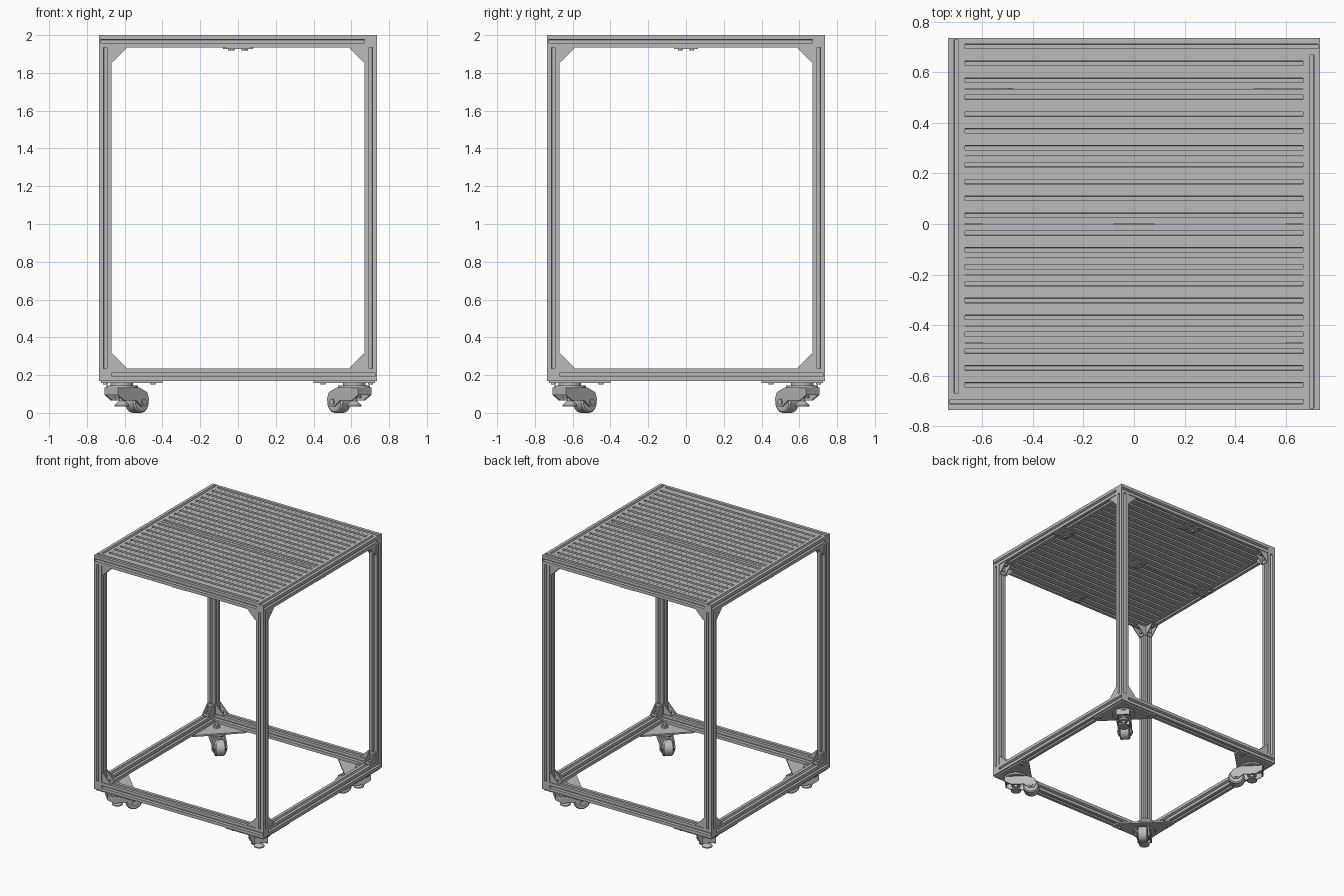
import bpy, bmesh
from math import radians, pi
from mathutils import Matrix, Vector

if "Cube" in bpy.data.objects:
    bpy.data.objects.remove(bpy.data.objects["Cube"])

grey = bpy.data.materials.new("aluminium_grey")
grey.use_nodes = True
grey.diffuse_color = (0.5, 0.5, 0.5, 1)
grey.node_tree.nodes["Principled BSDF"].inputs["Base Color"].default_value = grey.diffuse_color

HALF = 0.735                 # half the frame width
H = 0.033                    # half a profile
MID = HALF - H               # profile centre line
IN = HALF - 2 * H            # inner face of the frame
TOP, BASE = 2.0 - H, 0.203   # rail centre heights
SIDES = ("front", "right", "back", "left")


def move(x, y, z):
    return Matrix.Translation((x, y, z))


def turn(angle, axis):
    return Matrix.Rotation(radians(angle), 4, axis)


def prism(bm, pts, length, mat=Matrix()):
    """Extrude a 2D outline along local z."""
    face = bm.faces.new([bm.verts.new(mat @ Vector((x, y, 0))) for x, y in pts])
    new = bmesh.ops.extrude_face_region(bm, geom=[face])["geom"]
    step = mat.to_3x3() @ Vector((0, 0, length))
    bmesh.ops.translate(bm, verts=[v for v in new if isinstance(v, bmesh.types.BMVert)], vec=step)


def box(bm, x0, x1, y0, y1, z0, z1):
    prism(bm, [(x0, y0), (x1, y0), (x1, y1), (x0, y1)], z1 - z0, move(0, 0, z0))


def drum(bm, r1, r2, depth, mat, sides=32):
    """Cylinder or cone from local z = 0 up to depth."""
    bmesh.ops.create_cone(bm, cap_ends=True, segments=sides, radius1=r1, radius2=r2,
                          depth=depth, matrix=mat @ move(0, 0, depth / 2))


def mesh_of(name, build):
    bm = bmesh.new()
    build(bm)
    bmesh.ops.recalc_face_normals(bm, faces=bm.faces)
    mesh = bpy.data.meshes.new(name)
    bm.to_mesh(mesh)
    bm.free()
    mesh.materials.append(grey)
    return mesh


def place(name, mesh, mat=Matrix(), smooth=False):
    ob = bpy.data.objects.new(name, mesh)
    bpy.context.collection.objects.link(ob)
    ob.matrix_world = mat
    if smooth:
        bpy.ops.object.select_all(action="DESELECT")
        ob.select_set(True)
        bpy.context.view_layer.objects.active = ob
        bpy.ops.object.shade_smooth_by_angle(angle=radians(35))
    return ob


def four(name, mesh, mat=Matrix(), smooth=False):
    for i, side in enumerate(SIDES):
        place(f"{name}_{side}", mesh, turn(90 * i, "Z") @ mat, smooth and i == 0)


def slotted(slots=(1, 1, 1, 1)):
    """Outline of a square profile with T-shaped slots on the chosen sides."""
    half = [(0.009, H), (0.009, H - 0.005), (0.018, H - 0.005), (0.008, H - 0.02)]
    groove = [(-x, y) for x, y in half] + half[::-1]
    pts = []
    for i, slot in enumerate(slots):
        rot = Matrix.Rotation(-i * pi / 2, 2)
        for p in [(-H, H)] + (groove if slot else []):
            pts.append(tuple(rot @ Vector(p)))
    return pts


# Frame: posts and interlocking rails, each with one end cap
CAP = 0.008
ALONG_X = turn(90, "Y")
square = slotted((0, 0, 0, 0))
RAIL = HALF + IN - CAP
post = mesh_of("post", lambda bm: prism(bm, slotted(), TOP - BASE - 2 * H))
rail = mesh_of("rail", lambda bm: prism(bm, slotted(), RAIL))
cap = mesh_of("end_cap", lambda bm: prism(bm, square, CAP))
four("post", post, move(-MID, -MID, BASE + H))
four("top_rail", rail, move(CAP - HALF, -MID, TOP) @ ALONG_X)
four("top_rail_cap", cap, move(-HALF, -MID, TOP) @ ALONG_X)
four("bottom_rail", rail, move(-IN, -MID, BASE) @ ALONG_X)
four("bottom_rail_cap", cap, move(HALF - CAP, -MID, BASE) @ ALONG_X)


# Corner brackets: two triangular cheeks, two flanges and a bolt on each
def build_bracket(bm):
    leg, wide, t = 0.075, 0.028, 0.006
    outline = [(0, 0), (leg, 0), (leg, t), (t, leg), (0, leg)]
    for y in (-wide + t, wide):
        prism(bm, outline, t, move(0, y, 0) @ turn(90, "X"))
    box(bm, 0, leg, -wide, wide, 0, t)
    box(bm, 0, t, -wide, wide, 0, leg)
    drum(bm, 0.014, 0.014, 0.012, move(0.04, 0, t), 12)
    drum(bm, 0.014, 0.014, 0.012, move(t, 0, 0.04) @ ALONG_X, 12)


bracket = mesh_of("bracket", build_bracket)
for level, z, flip in (("lower", BASE + H, 0), ("upper", TOP - H, 180)):
    four(f"{level}_bracket_a", bracket, move(-IN, -MID, z) @ turn(flip, "X"))
    four(f"{level}_bracket_b", bracket, move(-MID, -IN, z) @ turn(90, "Z") @ turn(flip, "X"))

# Table top: two panels, each a row of slotted planks
PITCH = IN / 10
plank = mesh_of("plank", lambda bm: prism(bm, slotted((0, 1, 0, 1)), 2 * IN))
for name, start in (("front", -IN), ("back", 0.0015)):
    panel = place(f"top_panel_{name}", plank, move(-IN, start + H, TOP) @ ALONG_X)
    rows = panel.modifiers.new("rows", "ARRAY")
    rows.count = 10
    rows.use_relative_offset = False
    rows.use_constant_offset = True
    rows.constant_offset_displace = (0, PITCH - 0.0002, 0)


# Joining plates with screws under the table top
def joining_plate(wide, deep):
    def build(bm):
        box(bm, -wide, wide, -deep, deep, -0.007, 0)
        for x in (-wide / 2, wide / 2):
            for y in (-deep / 2, deep / 2):
                drum(bm, 0.012, 0.012, 0.009, move(x, y, -0.016), 12)
    return mesh_of("joining_plate", build)


place("centre_joining_plate", joining_plate(0.08, 0.063), move(0, 0, TOP - H))
four("edge_joining_plate", joining_plate(0.063, 0.063), move(0, -0.665, TOP - H))


# Corner plates that carry the casters
def build_corner_plate(bm):
    a, b, c = -0.725, -0.4, -0.67
    prism(bm, [(a, a), (b, a), (b, c), (c, b), (a, b)], 0.012, move(0, 0, 0.158))
    for x, y in ((-0.45, -MID), (-MID, -0.45)):
        drum(bm, 0.014, 0.014, 0.01, move(x, y, 0.149), 12)
    drum(bm, 0.026, 0.026, 0.016, move(-0.615, -0.615, 0.17), 6)
    drum(bm, 0.014, 0.014, 0.04, move(-0.615, -0.615, 0.17), 16)


four("corner_plate", mesh_of("corner_plate", build_corner_plate))

# Levelling casters, pointing diagonally inward
CASTER = move(-0.615, -0.615, 0) @ turn(45, "Z")
AXLE, RADIUS = 0.113, 0.058


def across(x, z, wide):
    return move(x, wide, z) @ turn(90, "X")


def build_swivel(bm):
    drum(bm, 0.06, 0.06, 0.02, move(0, 0, 0.14))
    drum(bm, 0.085, 0.085, 0.014, move(0, 0, 0.132))


def build_fork(bm):
    cheek = [(-0.08, 0.135), (0.08, 0.135), (0.14, 0.11), (0.155, 0.07), (0.135, 0.035),
             (0.1, 0.035), (0.06, 0.065), (-0.03, 0.065), (-0.08, 0.095)]
    for y in (-0.04, 0.05):
        prism(bm, cheek, 0.01, across(0, 0, y))
    box(bm, -0.08, 0.06, -0.045, 0.045, 0.118, 0.135)
    box(bm, -0.08, -0.07, -0.045, 0.045, 0.095, 0.135)
    drum(bm, 0.016, 0.016, 0.112, across(AXLE, RADIUS, 0.056), 16)


def build_wheel(bm):
    drum(bm, RADIUS, RADIUS, 0.06, across(AXLE, RADIUS, 0.03))
    for side in (0, 180):
        drum(bm, RADIUS, RADIUS - 0.008, 0.008,
             move(AXLE, 0, RADIUS) @ turn(side, "Z") @ across(0, 0, -0.03))


def build_foot(bm):
    drum(bm, 0.038, 0.038, 0.008, move(0, 0, 0.034))
    drum(bm, 0.038, 0.018, 0.02, move(0, 0, 0.042))
    drum(bm, 0.015, 0.015, 0.07, move(0, 0, 0.06), 16)
    drum(bm, 0.035, 0.035, 0.014, move(0, 0, 0.08))


for part, build in (("swivel", build_swivel), ("fork", build_fork),
                    ("wheel", build_wheel), ("foot", build_foot)):
    four(f"caster_{part}", mesh_of(f"caster_{part}", build), CASTER, part != "fork")
